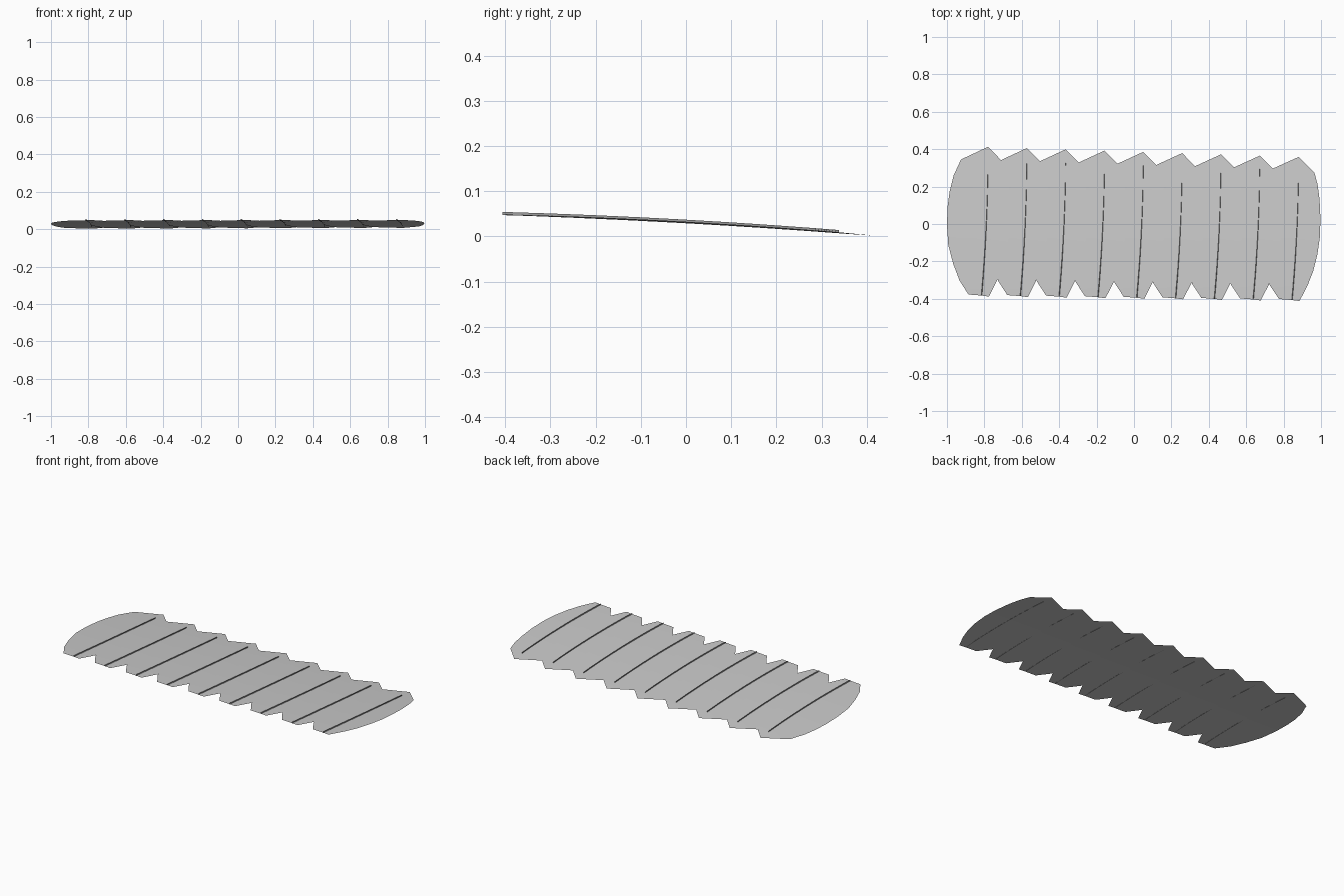
import bpy
import bmesh

cube = bpy.data.objects.get("Cube")
if cube:
    bpy.data.objects.remove(cube)


def material(name, value):
    mat = bpy.data.materials.new(name)
    mat.use_nodes = True
    color = (value, value, value, 1)
    mat.diffuse_color = color
    mat.node_tree.nodes["Principled BSDF"].inputs["Base Color"].default_value = color
    return mat


VANE = material("light grey vane", 0.59)
SHAFT = material("mid grey shaft", 0.28)
COUNT, SPACING, LENGTH = 9, 0.2075, 0.795

# Half outlines of a feather: sideways offset and distance from the base
LEFT = [(-.07, .005), (-.118, .08), (-.152, .17), (-.178, .27), (-.185, .38),
        (-.181, .48), (-.17, .56), (-.15, .64), (-.11, .727)]
RIGHT = [(.04, -.006), (.083, .08), (.113, .16), (.135, .25), (.149, .35),
         (.152, .45), (.147, .56), (.137, .64), (.12, .707)]


def bend(y):
    """Height of the gentle lengthwise arch."""
    return 0.031 - 0.056 * y - 0.034 * y * y


def spine(d):
    """Sideways curve of the shaft."""
    t = d / LENGTH
    return 0.035 * (2 * t - t * t)


def make_object(name, bm, mat):
    mesh = bpy.data.meshes.new(name)
    bm.to_mesh(mesh)
    bm.free()
    mesh.materials.append(mat)
    obj = bpy.data.objects.new(name, mesh)
    bpy.context.collection.objects.link(obj)


for i in range(COUNT):
    x0 = -0.815 + SPACING * i
    y0 = -0.382 - 0.003 * i
    scale = 1 - 0.0048 * i

    def place(bm, x, d, lift=0.0):
        y = y0 + d * scale
        return bm.verts.new((x0 + x, y, bend(y) + lift))

    # Thin vane, tilted slightly so that neighbours overlap cleanly
    bm = bmesh.new()
    rows = []
    for (lx, ly), (rx, ry) in zip(LEFT, RIGHT):
        d = (ly + ry) / 2
        rows.append([place(bm, lx, ly, 0.01 * lx), place(bm, spine(d), d),
                     place(bm, rx, ry, 0.01 * rx)])
    for a, b in zip(rows, rows[1:]):
        for k in range(2):
            bm.faces.new((a[k], a[k + 1], b[k + 1], b[k]))
    tip = place(bm, spine(LENGTH), LENGTH)
    for k in range(2):
        bm.faces.new((rows[-1][k], rows[-1][k + 1], tip))
    for f in bm.faces:
        f.smooth = True
    make_object(f"feather_vane_{i + 1}", bm, VANE)

    # Slender raised shaft with a triangular section
    bm = bmesh.new()
    rings = []
    for s in range(13):
        t = s / 12
        d = 0.72 * t
        half = 0.0018 * (1 - t) + 0.0006
        rings.append([place(bm, spine(d) - half, d, -0.001),
                      place(bm, spine(d) + half, d, -0.001),
                      place(bm, spine(d), d, 0.006)])
    for a, b in zip(rings, rings[1:]):
        for k in range(3):
            n = (k + 1) % 3
            bm.faces.new((a[k], a[n], b[n], b[k]))
    bm.faces.new(rings[0])
    bm.faces.new(rings[-1])
    bmesh.ops.recalc_face_normals(bm, faces=bm.faces)
    make_object(f"feather_shaft_{i + 1}", bm, SHAFT)
